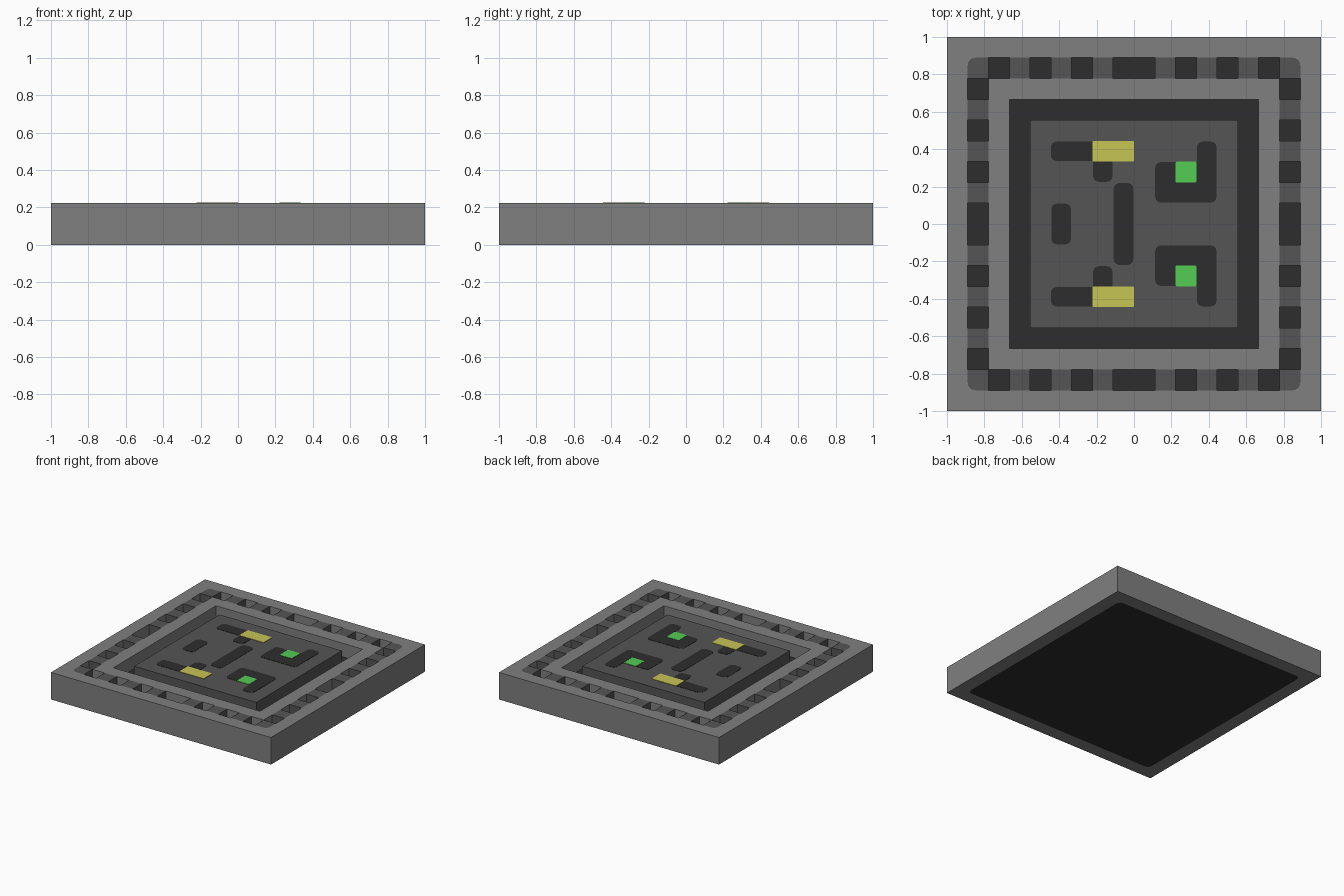
import bpy, bmesh, math

cube = bpy.data.objects.get("Cube")
if cube:
    bpy.data.objects.remove(cube, do_unlink=True)

U = 1 / 9            # one grid cell
TOP, MID = 2 * U, U  # upper surface and recess floor


def linear(c):
    return c / 12.92 if c <= 0.04045 else ((c + 0.055) / 1.055) ** 2.4


def material(name, rgb):
    m = bpy.data.materials.new(name)
    col = [linear(c) for c in rgb] + [1.0]
    m.use_nodes = True
    m.diffuse_color = col
    bsdf = next(n for n in m.node_tree.nodes if n.type == 'BSDF_PRINCIPLED')
    bsdf.inputs["Base Color"].default_value = col
    return m


GREY = material("mid grey", (0.50, 0.50, 0.50))
DARK = material("dark grey", (0.33, 0.33, 0.33))
BLACK = material("near black", (0.18, 0.18, 0.18))
YELLOW = material("yellow", (0.78, 0.77, 0.33))
GREEN = material("green", (0.33, 0.80, 0.33))


def outline(x0, x1, y0, y1, radii=(0, 0, 0, 0), steps=4):
    """Counter-clockwise rectangle in cells; radii start at the +x +y corner."""
    pts = []
    for i, (x, y, sx, sy) in enumerate(((x1, y1, 1, 1), (x0, y1, -1, 1),
                                        (x0, y0, -1, -1), (x1, y0, 1, -1))):
        r = radii[i]
        for k in range(steps + 1):
            a = math.pi / 2 * (i + k / steps)
            pts.append(((x - sx * r + r * math.cos(a)) * U,
                        (y - sy * r + r * math.sin(a)) * U))
    return pts


def finish(bm, name, mat):
    bmesh.ops.remove_doubles(bm, verts=bm.verts, dist=1e-5)
    bmesh.ops.recalc_face_normals(bm, faces=bm.faces)
    me = bpy.data.meshes.new(name)
    bm.to_mesh(me)
    bm.free()
    me.materials.append(mat)
    ob = bpy.data.objects.new(name, me)
    bpy.context.collection.objects.link(ob)
    return ob


def slab(name, mat, rects, z0, z1, r=0):
    """Extruded rectangles (x0, x1, y0, y1[, radii]) joined in one object."""
    bm = bmesh.new()
    for rect in rects:
        radii = rect[4] if len(rect) > 4 else (r,) * 4
        pts = outline(*rect[:4], radii)
        if not any(radii):
            pts = pts[::5]
        face = bm.faces.new([bm.verts.new((x, y, z0)) for x, y in pts])
        ext = bmesh.ops.extrude_face_region(bm, geom=[face], use_keep_orig=True)
        verts = [g for g in ext["geom"] if isinstance(g, bmesh.types.BMVert)]
        bmesh.ops.translate(bm, verts=verts, vec=(0, 0, z1 - z0))
    # keep separate blocks apart: no welding across neighbours is needed
    return finish(bm, name, mat)


def frame(name, mat, outer, inner, z0, z1, r_inner=0):
    """Square ring with an optionally rounded opening."""
    bm = bmesh.new()
    loops = []
    for half, r, z in ((outer, 0, z0), (outer, 0, z1),
                       (inner, r_inner, z1), (inner, r_inner, z0)):
        pts = outline(-half, half, -half, half, (r,) * 4)
        loops.append([bm.verts.new((x, y, z)) for x, y in pts])
    n = len(loops[0])
    for a, b in zip(loops, loops[1:] + loops[:1]):
        for i in range(n):
            j = (i + 1) % n
            bm.faces.new((a[i], a[j], b[j], b[i]))
    return finish(bm, name, mat)


def mirror_y(rects):
    return rects + [(x0, x1, -y1, -y0) for x0, x1, y0, y1 in rects]


# Body: floor tray, outer rim, inner rim and raised centre
R = 0.35
slab("floor_tray", BLACK, [(-8, 8, -8, 8)], 0, MID, R)
frame("outer_rim", GREY, 9, 8, 0, TOP, R)
frame("inner_rim", GREY, 7, 6, MID, TOP)
slab("centre_plate", DARK, [(-5, 5, -5, 5)], MID, TOP)

# Channel bridges on all four sides, leaving open wells between them
bridges = []
for s in (-6, -4, -2, 1, 3, 5):
    for lo in (-8, 7):
        bridges += [(s, s + 1, lo, lo + 1), (lo, lo + 1, s, s + 1)]
slab("channel_bridges", DARK, bridges, MID, TOP)

# Channel corners, rounded on the outside only
corners = []
for i, (x, y) in enumerate(((7, 7), (-8, 7), (-8, -8), (7, -8))):
    corners.append((x, x + 1, y, y + 1, [R if k == i else 0 for k in range(4)]))
slab("channel_corners", DARK, corners, MID, TOP)

# Dark rounded inlays on the centre plate
T = 0.002
upper = [(-4, 0, 3.03, 3.97), (-1.97, -1.03, 2.03, 3.9)]
slab("inlay_tracks", BLACK, mirror_y(upper), TOP - T, TOP + T, 0.28)
slab("inlay_bars", BLACK, [(-0.98, -0.03, -1.97, 1.97), (-3.98, -3.03, -0.98, 0.98)],
     TOP - T, TOP + T, 0.28)
slab("inlay_hook_bodies", BLACK, mirror_y([(1.02, 3.97, 1.03, 2.98)]),
     TOP - T, TOP + T, 0.28)
slab("inlay_hook_arms", BLACK, mirror_y([(3.03, 3.97, 1.03, 3.97)]),
     TOP - T, TOP + 1.1 * T, 0.28)

# Coloured tiles
slab("yellow_tiles", YELLOW, mirror_y([(-2, 0, 3, 4)]), TOP - T, TOP + 2 * T, 0.06)
slab("green_tiles", GREEN, mirror_y([(2, 3, 2, 3)]), TOP - T, TOP + 2 * T, 0.06)
